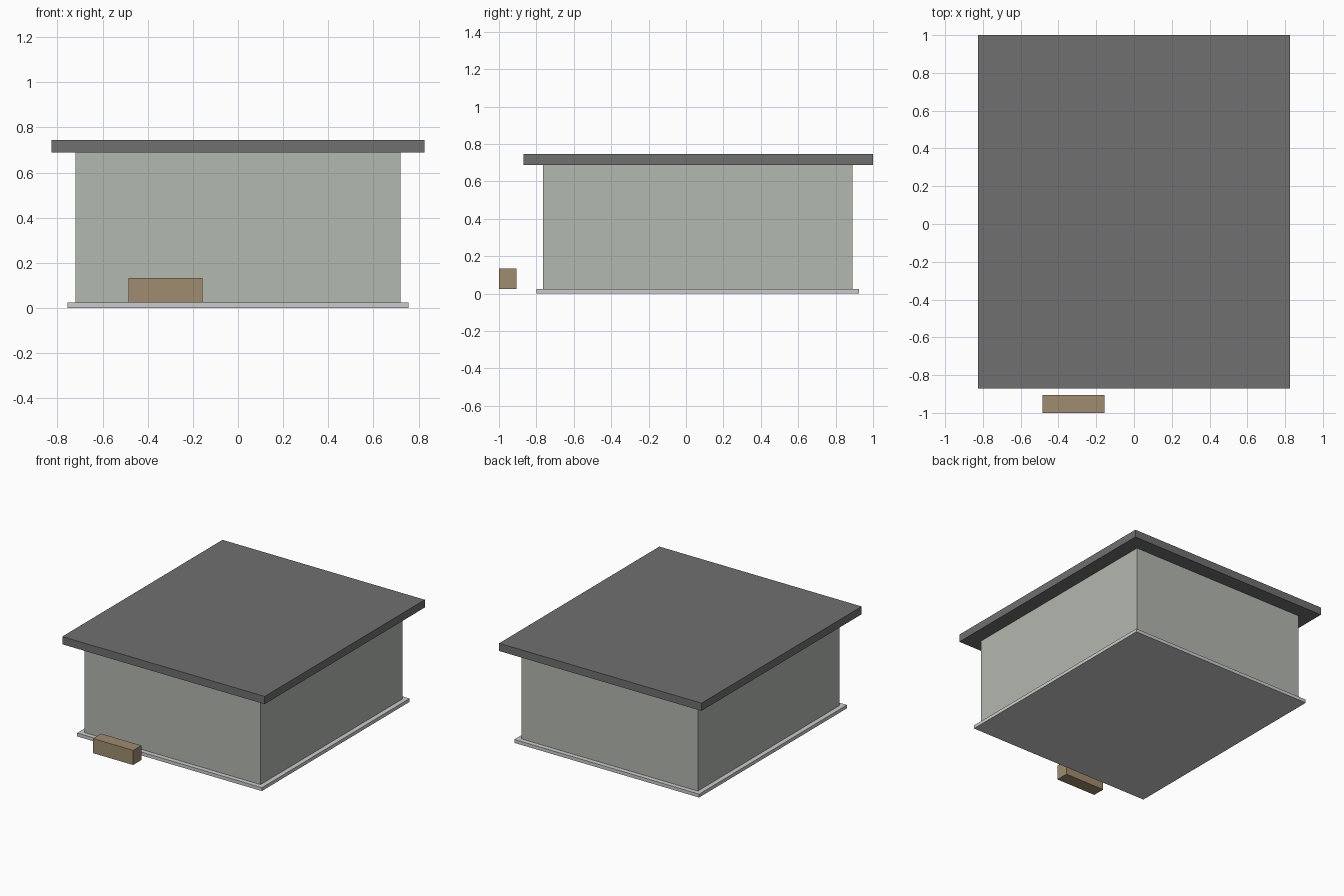
import bpy

if "Cube" in bpy.data.objects:
    bpy.data.objects.remove(bpy.data.objects["Cube"])


def material(name, rgb):
    mat = bpy.data.materials.new(name)
    mat.diffuse_color = (*rgb, 1.0)
    mat.use_nodes = True
    mat.node_tree.nodes["Principled BSDF"].inputs["Base Color"].default_value = mat.diffuse_color
    return mat


def box(name, x, y, z, mat=None):
    """Box spanning the (low, high) ranges on each axis."""
    bpy.ops.mesh.primitive_cube_add(size=1)
    ob = bpy.context.object
    ob.name = name
    ob.location = [(a + b) / 2 for a, b in (x, y, z)]
    ob.scale = [b - a for a, b in (x, y, z)]
    bpy.ops.object.transform_apply(location=False, rotation=False, scale=True)
    if mat:
        ob.data.materials.append(mat)
    return ob


sage = material("sage_wall", (0.45, 0.48, 0.43))
slate = material("slate_roof", (0.16, 0.16, 0.165))
wood = material("bench_wood", (0.35, 0.26, 0.16))

# Floor slab
box("floor_slab", (-0.755, 0.755), (-0.80, 0.925), (0.0, 0.025))
# Main building volume
box("walls", (-0.72, 0.72), (-0.765, 0.89), (0.025, 0.688), sage)
# Overhanging flat roof
box("flat_roof", (-0.827, 0.827), (-0.87, 1.0), (0.688, 0.745), slate)
# Wooden block in front, level with the slab top
box("bench", (-0.485, -0.157), (-1.0, -0.905), (0.025, 0.133), wood)
